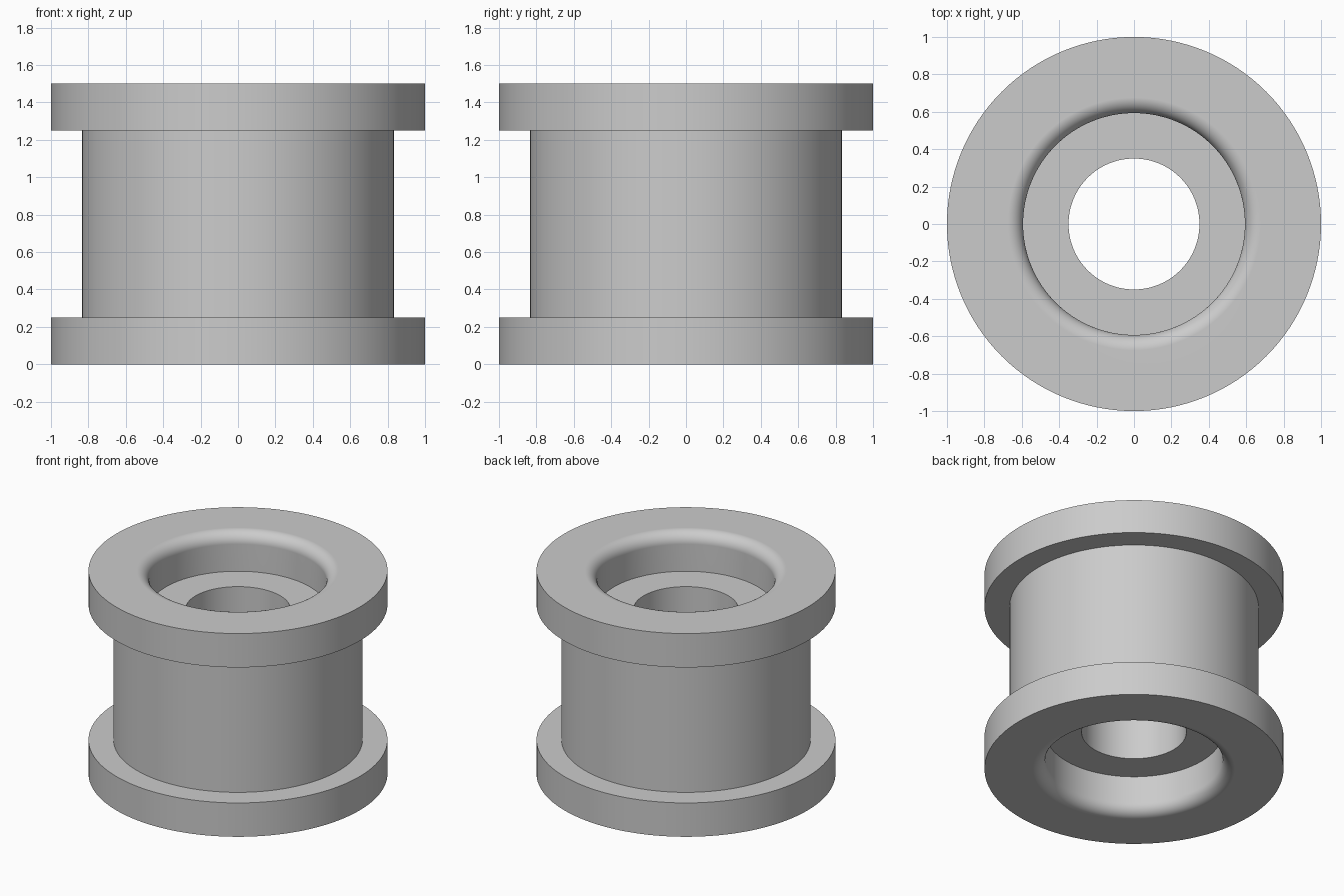
import bpy, bmesh, math

cube = bpy.data.objects.get("Cube")
if cube:
    bpy.data.objects.remove(cube, do_unlink=True)

HEIGHT = 1.5
FLANGE_R, FLANGE_H, BARREL_R = 1.0, 0.25, 0.833
BORE_R, RECESS_R, RECESS_DEPTH, FILLET = 0.35, 0.593, 0.283, 0.083
SIDES, FILLET_STEPS = 128, 10

# Upper half of the cross-section, from bore to barrel
upper = [(BORE_R, HEIGHT - RECESS_DEPTH), (RECESS_R, HEIGHT - RECESS_DEPTH)]
for i in range(FILLET_STEPS + 1):
    a = math.pi / 2 * i / FILLET_STEPS
    upper.append((RECESS_R + FILLET * (1 - math.cos(a)),
                  HEIGHT - FILLET * (1 - math.sin(a))))
upper += [(FLANGE_R, HEIGHT), (FLANGE_R, HEIGHT - FLANGE_H),
          (BARREL_R, HEIGHT - FLANGE_H)]

# Mirror to the lower half and close the loop
profile = upper + [(r, HEIGHT - z) for r, z in reversed(upper)]

# Revolve the section around the vertical axis
bm = bmesh.new()
verts = [bm.verts.new((r, 0, z)) for r, z in profile]
edges = [bm.edges.new((v, verts[(i + 1) % len(verts)])) for i, v in enumerate(verts)]
bmesh.ops.spin(bm, geom=verts + edges, cent=(0, 0, 0), axis=(0, 0, 1),
               angle=math.tau, steps=SIDES, use_duplicate=False)
bmesh.ops.remove_doubles(bm, verts=bm.verts[:], dist=0.0005)
bmesh.ops.recalc_face_normals(bm, faces=bm.faces[:])
mesh = bpy.data.meshes.new("flanged_bushing")
bm.to_mesh(mesh)
bm.free()

bushing = bpy.data.objects.new("flanged_bushing", mesh)
bpy.context.collection.objects.link(bushing)

# Plain grey material
grey = bpy.data.materials.new("plain_grey")
grey.use_nodes = True
colour = (0.6, 0.6, 0.6, 1)
grey.diffuse_color = colour
grey.node_tree.nodes["Principled BSDF"].inputs["Base Color"].default_value = colour
mesh.materials.append(grey)

# Smooth round surfaces, crisp rims, flat flange faces
bpy.ops.object.select_all(action="DESELECT")
bushing.select_set(True)
bpy.context.view_layer.objects.active = bushing
bpy.ops.object.shade_smooth_by_angle(angle=math.radians(30))
weighted = bushing.modifiers.new("weighted_normals", "WEIGHTED_NORMAL")
weighted.keep_sharp = True
